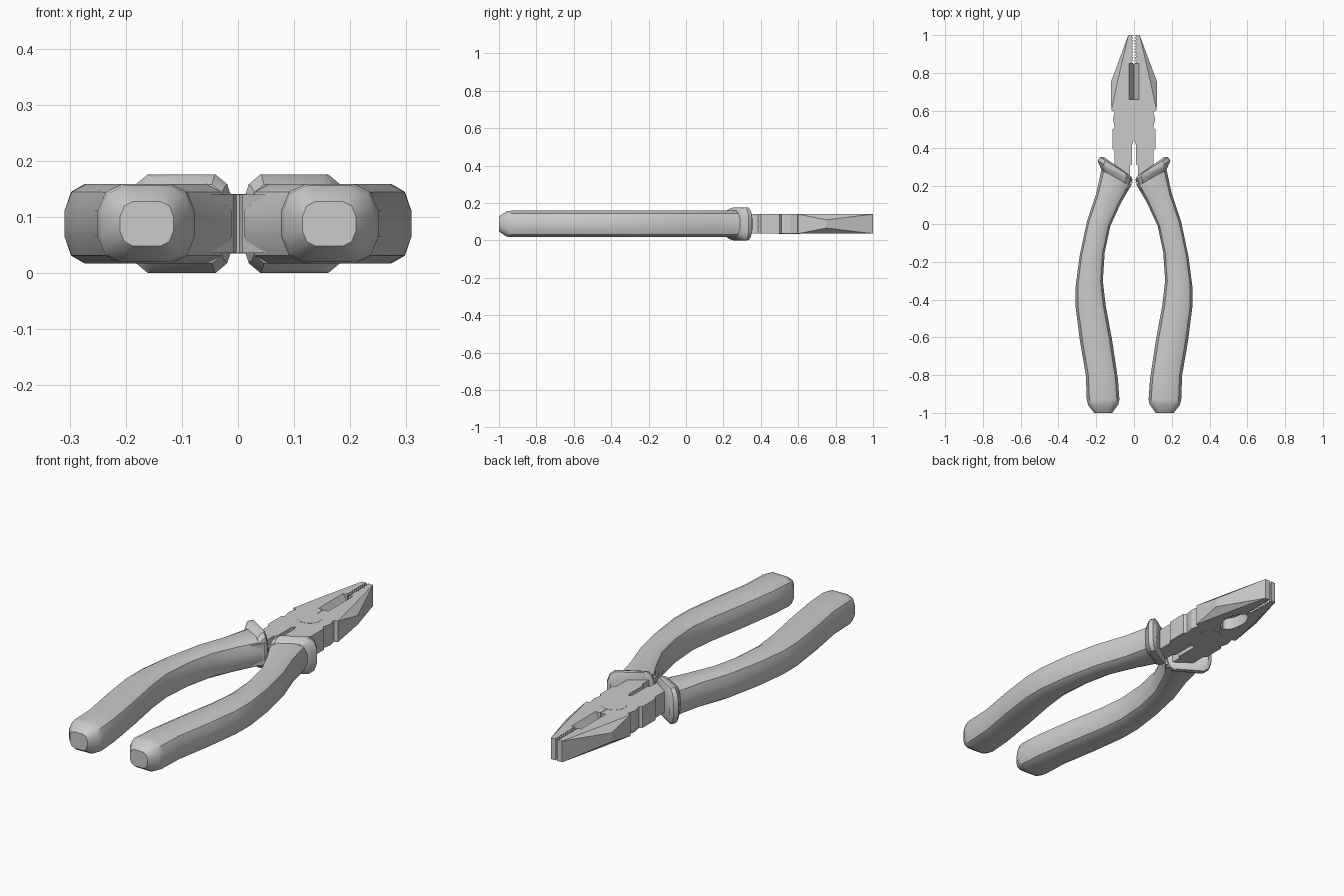
import bpy, bmesh, math

if "Cube" in bpy.data.objects:
    bpy.data.objects.remove(bpy.data.objects["Cube"])

ZC = 0.088            # mid height of the tool
Z0, Z1 = 0.036, 0.14  # metal thickness


def finish(name, bm, angle=None):
    bmesh.ops.remove_doubles(bm, verts=bm.verts[:], dist=1e-5)
    bmesh.ops.recalc_face_normals(bm, faces=bm.faces[:])
    me = bpy.data.meshes.new(name)
    bm.to_mesh(me)
    bm.free()
    ob = bpy.data.objects.new(name, me)
    bpy.context.collection.objects.link(ob)
    if angle:
        bpy.ops.object.select_all(action='DESELECT')
        bpy.context.view_layer.objects.active = ob
        ob.select_set(True)
        bpy.ops.object.shade_smooth_by_angle(angle=math.radians(angle))
    return ob


def skin(rings):
    """Bridge equal-length closed rings of points and cap both ends."""
    bm = bmesh.new()
    vs = [[bm.verts.new(p) for p in r] for r in rings]
    n = len(rings[0])
    for a, b in zip(vs, vs[1:]):
        for i in range(n):
            j = (i + 1) % n
            bm.faces.new((a[i], a[j], b[j], b[i]))
    bm.faces.new(vs[0][::-1])
    bm.faces.new(vs[-1])
    return bm


def prism(pts, z0, z1):
    return skin([[(x, y, z) for x, y in pts] for z in (z0, z1)])


def sleeve(name, rings, quarter, side):
    """Loft a rounded section between inner and outer edge points."""
    sec = quarter + [(-u, v) for u, v in quarter[::-1]]
    sec += [(-u, -v) for u, v in quarter] + [(u, -v) for u, v in quarter[::-1]]
    out = []
    for xi, yi, xo, yo, h in rings:
        cx, cy, hx, hy = (xi + xo) / 2, (yi + yo) / 2, (xo - xi) / 2, (yo - yi) / 2
        out.append([(side * (cx + u * hx), cy + u * hy, ZC + v * h) for u, v in sec])
    return finish(name, skin(out), 35)


def cut(ob, cutter):
    cutter.hide_render = True
    cutter.hide_viewport = True
    m = ob.modifiers.new("cut", 'BOOLEAN')
    m.operation = 'DIFFERENCE'
    m.solver = 'EXACT'
    m.object = cutter


# Joint body with the slit between the two shanks
half = [(0.119, .60), (.102, .595), (.112, .555), (.102, .51), (.115, .50), (.115, .40),
        (.102, .385), (.102, .29), (.12, .22), (.07, .14), (.008, .22), (.022, .24),
        (.022, .31), (.01, .315), (.01, .42), (.003, .44)]
finish("joint_body", prism(half + [(-x, y) for x, y in half[::-1]], Z0, Z1))

# Pivot rivet
finish("pivot", prism([(.057 * math.cos(a * math.tau / 32), .555 + .057 * math.sin(a * math.tau / 32))
                       for a in range(32)], Z0 - .001, Z1 + .001), 30)

# Cutters: wire-cutting V groove on top, oval pipe grip below
v_groove = finish("v_groove_cutter", skin(
    [[(-.03, y, .146), (.03, y, .146), (0, y, .098)] for y in (.66, .85)]))
oval = finish("pipe_grip_cutter", prism(
    [(.045 * math.cos(a * math.tau / 24), .735 + .085 * math.sin(a * math.tau / 24))
     for a in range(24)], 0, .095))

# Jaws: chamfered outer flank and toothed gripping edge
teeth = [(.012 if i % 2 else .003, 1 - .15 * i / 20) for i in range(21)]
for side, label in ((1, "right"), (-1, "left")):
    rings = []
    for zs, bulge in ((Z0, 0), (.066, 1), (.11, 1), (Z1, 0)):
        flat = Z0 if zs < ZC else Z1
        ring = [(side * x, y, flat) for x, y in [(.001, .60), (.12, .60)]]
        ring.append((side * (.123 if bulge else .088), .75, zs))
        ring += [(side * x, y, flat) for x, y in [(.03, 1.0)] + teeth + [(.001, .845)]]
        rings.append(ring)
    bm = skin(rings)
    jaw = finish("jaw_" + label, bm)
    cut(jaw, v_groove)
    cut(jaw, oval)

# Handle grips and their finger-guard collars
H = .071
grip = [(.012, .21, .17, .30, H), (.07, .11, .20, .16, H), (.125, -.01, .25, .01, H),
        (.155, -.15, .288, -.17, H), (.165, -.30, .309, -.33, H), (.15, -.43, .309, -.44, H),
        (.115, -.62, .286, -.62, H), (.085, -.82, .255, -.80, H), (.077, -.93, .25, -.93, H),
        (.083, -.955, .242, -.96, .068), (.115, -1.0, .21, -1.0, .04)]
guard = [(.02, .20, .17, .285, .07), (.014, .218, .182, .31, .082), (.008, .235, .193, .335, .088),
         (.014, .25, .18, .353, .087), (.03, .262, .16, .355, .072)]
for side, label in ((1, "right"), (-1, "left")):
    sleeve("grip_" + label, grip, [(1, .33), (.84, .8), (.5, 1)], side)
    sleeve("guard_" + label, guard, [(1, .4), (.88, .8), (.65, 1)], side)
